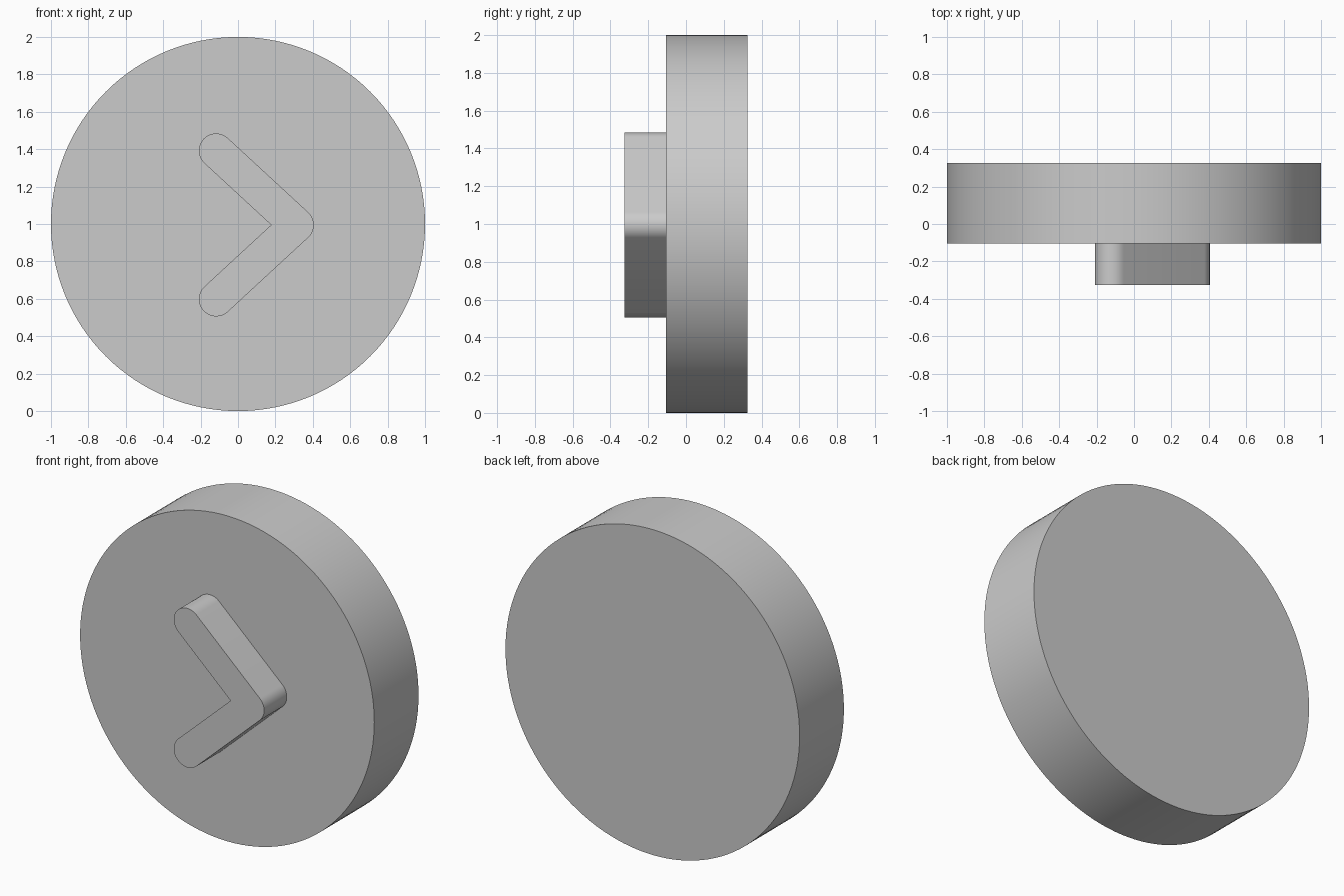
import bpy, bmesh
from math import atan2, cos, sin, pi, radians

cube = bpy.data.objects.get("Cube")
if cube:
    bpy.data.objects.remove(cube)

# Single plain grey
grey = bpy.data.materials.new("grey")
grey.use_nodes = True
color = (0.6, 0.6, 0.6, 1)
grey.diffuse_color = color
grey.node_tree.nodes["Principled BSDF"].inputs["Base Color"].default_value = color


def arc(cx, cz, r, start, end, steps):
    """Points counter-clockwise as seen from the front."""
    angles = [start + (end - start) * i / steps for i in range(steps + 1)]
    return [(cx + r * cos(a), cz + r * sin(a)) for a in angles]


def extrude_outline(name, outline, front, back):
    """Solid plate with the given x-z outline between two y depths."""
    bm = bmesh.new()
    face = bm.faces.new([bm.verts.new((x, front, z)) for x, z in outline])
    result = bmesh.ops.extrude_face_region(bm, geom=[face], use_keep_orig=True)
    moved = [v for v in result["geom"] if isinstance(v, bmesh.types.BMVert)]
    bmesh.ops.translate(bm, verts=moved, vec=(0, back - front, 0))
    bmesh.ops.recalc_face_normals(bm, faces=bm.faces)
    mesh = bpy.data.meshes.new(name)
    bm.to_mesh(mesh)
    bm.free()
    mesh.materials.append(grey)
    obj = bpy.data.objects.new(name, mesh)
    bpy.context.collection.objects.link(obj)
    bpy.ops.object.select_all(action="DESELECT")
    obj.select_set(True)
    bpy.context.view_layer.objects.active = obj
    bpy.ops.object.shade_smooth_by_angle(angle=radians(30))
    return obj


# Round button body
extrude_outline("button_disc", arc(0, 1, 1, 0, 2 * pi, 128)[:-1], -0.105, 0.325)

# Raised arrow: two round-ended arms meeting in a rounded tip
r, mid = 0.092, 0.995
tip_x, end_x, rise = 0.313, -0.117, 0.397
a = atan2(tip_x - end_x, rise)
inner_x = tip_x - r / cos(a)
arrow = (arc(tip_x, mid, r, -a, a, 16)
         + arc(end_x, mid + rise, r, a, a + pi, 24)
         + [(inner_x, mid)]
         + arc(end_x, mid - rise, r, pi - a, 2 * pi - a, 24))
extrude_outline("raised_arrow", arrow, -0.325, -0.095)
